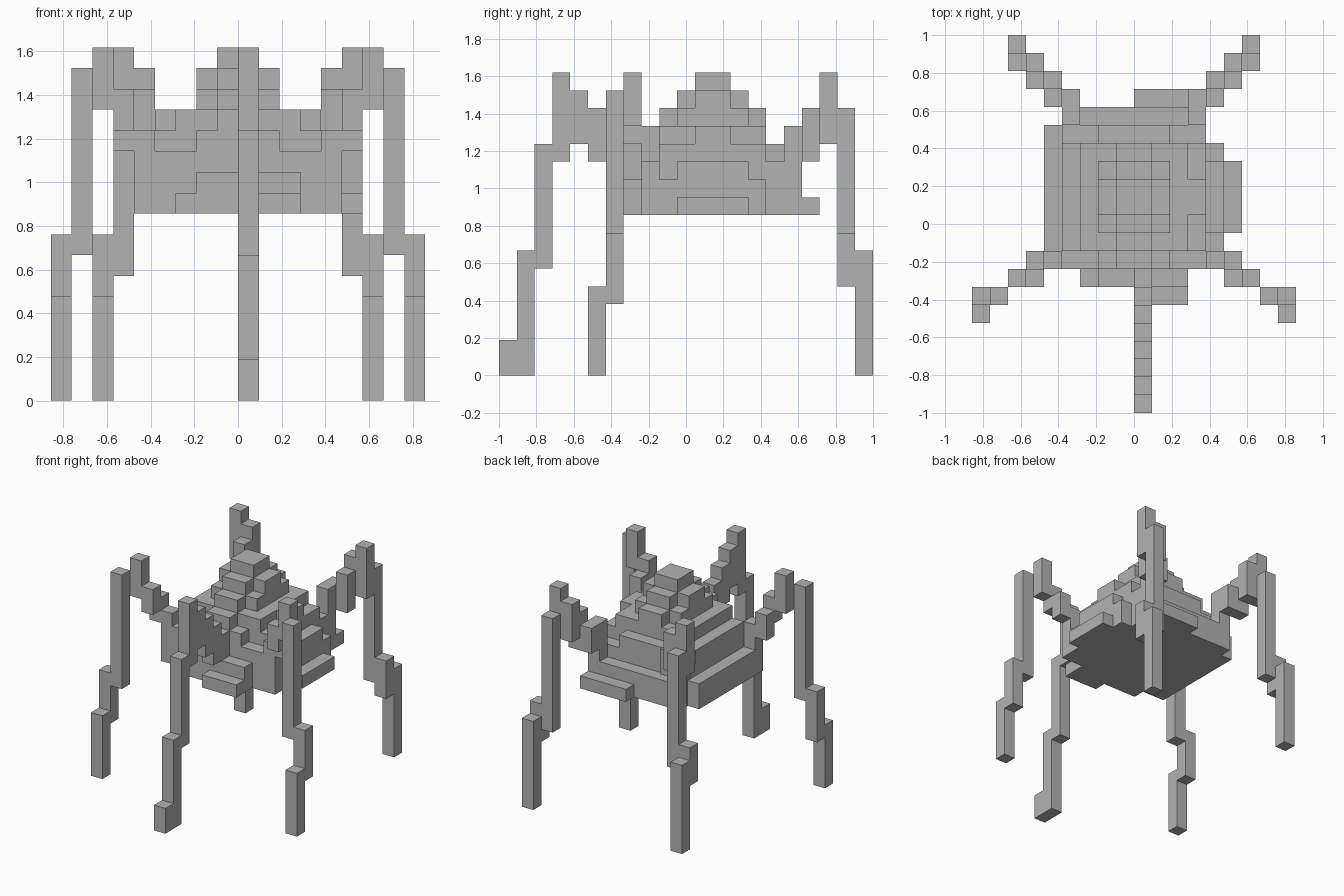
import bpy, bmesh
from mathutils import Vector

if "Cube" in bpy.data.objects:
    bpy.data.objects.remove(bpy.data.objects["Cube"])

U = 2 / 21  # block size; y counts blocks from -1, x from the centre, z from the ground

grey = bpy.data.materials.new("stone grey")
grey.diffuse_color = (0.45, 0.45, 0.45, 1)
grey.use_nodes = True
grey.node_tree.nodes["Principled BSDF"].inputs["Base Color"].default_value = grey.diffuse_color


def cells(boxes):
    """Blocks filled by boxes given as x0, x1, y0, y1, z0, z1."""
    return {(x, y, z) for x0, x1, y0, y1, z0, z1 in boxes
            for x in range(x0, x1) for y in range(y0, y1) for z in range(z0, z1)}


def mirror(blocks):
    return {(-1 - x, y, z) for x, y, z in blocks}


# Stepped body: ragged footprint, rising to a small dome
body = cells([
    # base plate
    (-5, 5, 8, 15, 9, 10), (-5, 4, 8, 16, 9, 10), (-4, 4, 8, 17, 9, 10),
    (-3, 0, 7, 17, 9, 10), (0, 3, 6, 18, 9, 10), (3, 4, 9, 18, 9, 10),
    (5, 6, 10, 14, 9, 10),
    # left ledge with raised front end
    (-5, -4, 8, 16, 10, 11), (-5, -4, 8, 9, 11, 13),
    # middle tiers
    (-4, 4, 8, 17, 10, 11), (-2, 3, 7, 8, 10, 11), (4, 5, 8, 15, 10, 11),
    (-4, 4, 8, 16, 11, 12), (4, 5, 10, 14, 11, 12),
    (-4, 4, 9, 15, 12, 13), (-2, 2, 8, 16, 12, 13),
    (-3, 3, 9, 15, 13, 14), (-1, 1, 8, 9, 13, 14), (3, 4, 11, 13, 13, 14),
    # dome
    (-2, 2, 10, 14, 14, 15), (-1, 1, 9, 15, 14, 15),
    (-2, 2, 11, 13, 15, 16), (-1, 1, 10, 14, 15, 16),
    (-1, 1, 11, 13, 16, 17),
])

# Legs: from foot up to the knee and down to the body
front_side = cells([
    (8, 9, 5, 6, 0, 5), (8, 9, 6, 7, 4, 8), (7, 8, 6, 7, 7, 16),
    (6, 7, 7, 8, 14, 17), (5, 6, 7, 8, 13, 15), (5, 6, 8, 9, 12, 14),
    (4, 5, 8, 9, 11, 13),
])
back_side = cells([
    (6, 7, 20, 21, 0, 7), (6, 7, 19, 20, 5, 8), (5, 6, 19, 20, 6, 15),
    (5, 6, 18, 19, 13, 17), (4, 5, 18, 19, 13, 16), (4, 5, 17, 18, 12, 15),
    (3, 4, 17, 18, 12, 14), (3, 4, 16, 17, 11, 14),
])
front_centre = cells([
    (0, 1, 0, 1, 0, 2), (0, 1, 1, 2, 0, 7), (0, 1, 2, 3, 6, 13),
    (0, 1, 3, 4, 12, 17), (0, 1, 4, 5, 13, 16), (0, 1, 5, 6, 12, 15),
    (0, 1, 6, 7, 11, 14), (0, 1, 7, 8, 11, 13),
])

parts = {
    "stepped_body": body,
    "front_right_leg": front_side, "front_left_leg": mirror(front_side),
    "back_right_leg": back_side, "back_left_leg": mirror(back_side),
    "front_centre_leg": front_centre,
}
solid = set().union(*parts.values())


def build(name, blocks):
    """Skin the blocks with outer faces only and merge flat areas."""
    bm = bmesh.new()
    for b in blocks:
        for axis in range(3):
            for side in (0, 1):
                n = list(b)
                n[axis] += 2 * side - 1
                if tuple(n) in solid:
                    continue
                a1, a2 = (axis + 1) % 3, (axis + 2) % 3
                quad = []
                for s, t in ((0, 0), (1, 0), (1, 1), (0, 1)):
                    p = Vector(b)
                    p[axis] += side
                    p[a1] += s
                    p[a2] += t
                    quad.append(bm.verts.new(p * U - Vector((0, 1, 0))))
                bm.faces.new(quad if side else quad[::-1])
    bmesh.ops.remove_doubles(bm, verts=bm.verts[:], dist=1e-4)
    bmesh.ops.dissolve_limit(bm, angle_limit=0.01, verts=bm.verts[:], edges=bm.edges[:])
    mesh = bpy.data.meshes.new(name)
    bm.to_mesh(mesh)
    bm.free()
    mesh.materials.append(grey)
    bpy.context.collection.objects.link(bpy.data.objects.new(name, mesh))


for name, blocks in parts.items():
    build(name, blocks)
